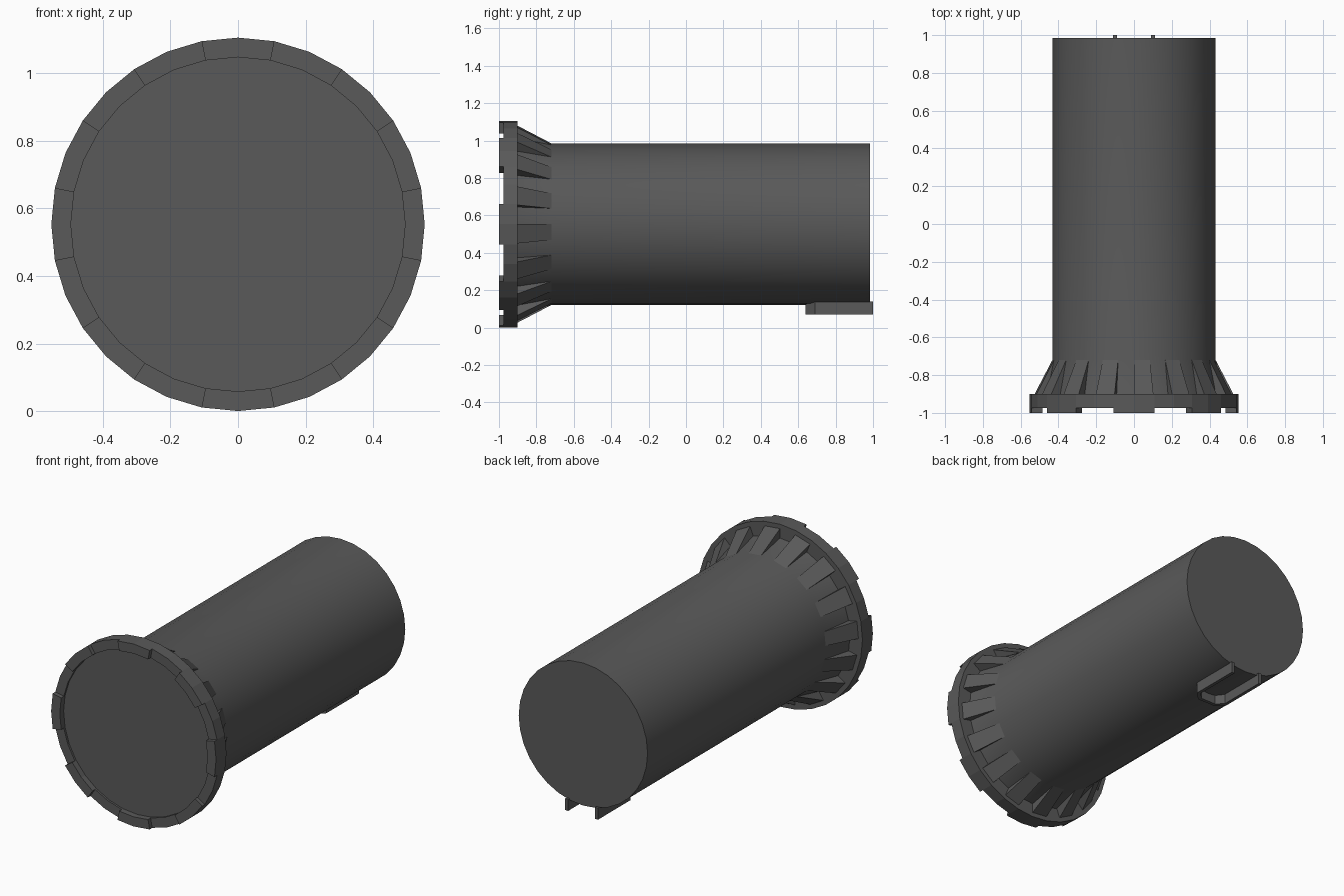
import bpy, bmesh, math

if "Cube" in bpy.data.objects:
    bpy.data.objects.remove(bpy.data.objects["Cube"])

CZ = 0.553          # height of the tube axis
N = 32              # sides of every round part
STEP = 2 * math.pi / N

grey = bpy.data.materials.new("dark_grey")
grey.diffuse_color = (0.1, 0.1, 0.1, 1)
grey.use_nodes = True
grey.node_tree.nodes["Principled BSDF"].inputs["Base Color"].default_value = grey.diffuse_color


def pt(r, y, k):
    """Point at radius r, depth y, k steps round from the top."""
    a = k * STEP
    return (r * math.sin(a), y, CZ + r * math.cos(a))


def finish(bm, name, smooth=False):
    bmesh.ops.remove_doubles(bm, verts=bm.verts, dist=1e-5)
    bmesh.ops.recalc_face_normals(bm, faces=bm.faces)
    me = bpy.data.meshes.new(name)
    bm.to_mesh(me)
    bm.free()
    me.materials.append(grey)
    ob = bpy.data.objects.new(name, me)
    bpy.context.collection.objects.link(ob)
    if smooth:
        bpy.ops.object.select_all(action='DESELECT')
        ob.select_set(True)
        bpy.context.view_layer.objects.active = ob
        bpy.ops.object.shade_smooth_by_angle(angle=math.radians(30))
    return ob


def lathe(name, profile, smooth=False):
    """Turn a (radius, y) profile round the axis and cap both ends."""
    bm = bmesh.new()
    rings = [[bm.verts.new(pt(r, y, k)) for k in range(N)] for r, y in profile]
    for a, b in zip(rings, rings[1:]):
        for k in range(N):
            j = (k + 1) % N
            bm.faces.new((a[k], a[j], b[j], b[k]))
    bm.faces.new(rings[0])
    bm.faces.new(rings[-1])
    return finish(bm, name, smooth)


def sectors(name, section, starts, count):
    """Sweep a closed (radius, y) section over 'count' steps at each start."""
    bm = bmesh.new()
    n = len(section)
    for s in starts:
        rings = [[bm.verts.new(pt(r, y, s + i)) for r, y in section]
                 for i in range(count + 1)]
        for a, b in zip(rings, rings[1:]):
            for i in range(n):
                j = (i + 1) % n
                bm.faces.new((a[i], a[j], b[j], b[i]))
        bm.faces.new(rings[0])
        bm.faces.new(rings[-1])
    return finish(bm, name)


# Tube, flaring gently toward the flange
lathe("tube", [(0.47, -0.905), (0.432, -0.72), (0.432, 0.985)], smooth=True)

# Flange with shallow recessed front
lathe("flange", [(0.495, -0.963), (0.495, -0.975), (0.553, -0.975),
                 (0.553, -0.90), (0.526, -0.90), (0.46, -0.90)])

# Eight raised teeth on the front rim
sectors("rim_teeth", [(0.495, -1.0), (0.553, -1.0), (0.553, -0.974), (0.495, -0.974)],
        range(-1, N - 1, 4), 2)

# Sixteen tapered ribs behind the flange
sectors("ribs", [(0.526, -0.90), (0.432, -0.72), (0.46, -0.90)], range(0, N, 2), 1)

# U-shaped clip under the far end, open toward the back
half = [(0.11, 1.0), (0.11, 0.69), (0.06, 0.64)]
inner = [(0.09, 1.0), (0.09, 0.70), (0.05, 0.66)]
bm = bmesh.new()
outline = half + [(-x, y) for x, y in reversed(half)]
inside = inner + [(-x, y) for x, y in reversed(inner)]
rows = []
for (xo, yo), (xi, yi) in zip(outline, inside):
    rows.append([bm.verts.new(c) for c in
                 ((xo, yo, 0.07), (xo, yo, 0.14), (xi, yi, 0.14), (xi, yi, 0.07))])
for a, b in zip(rows, rows[1:]):
    for i in range(4):
        j = (i + 1) % 4
        bm.faces.new((a[i], a[j], b[j], b[i]))
bm.faces.new(rows[0])
bm.faces.new(rows[-1])
finish(bm, "clip")
